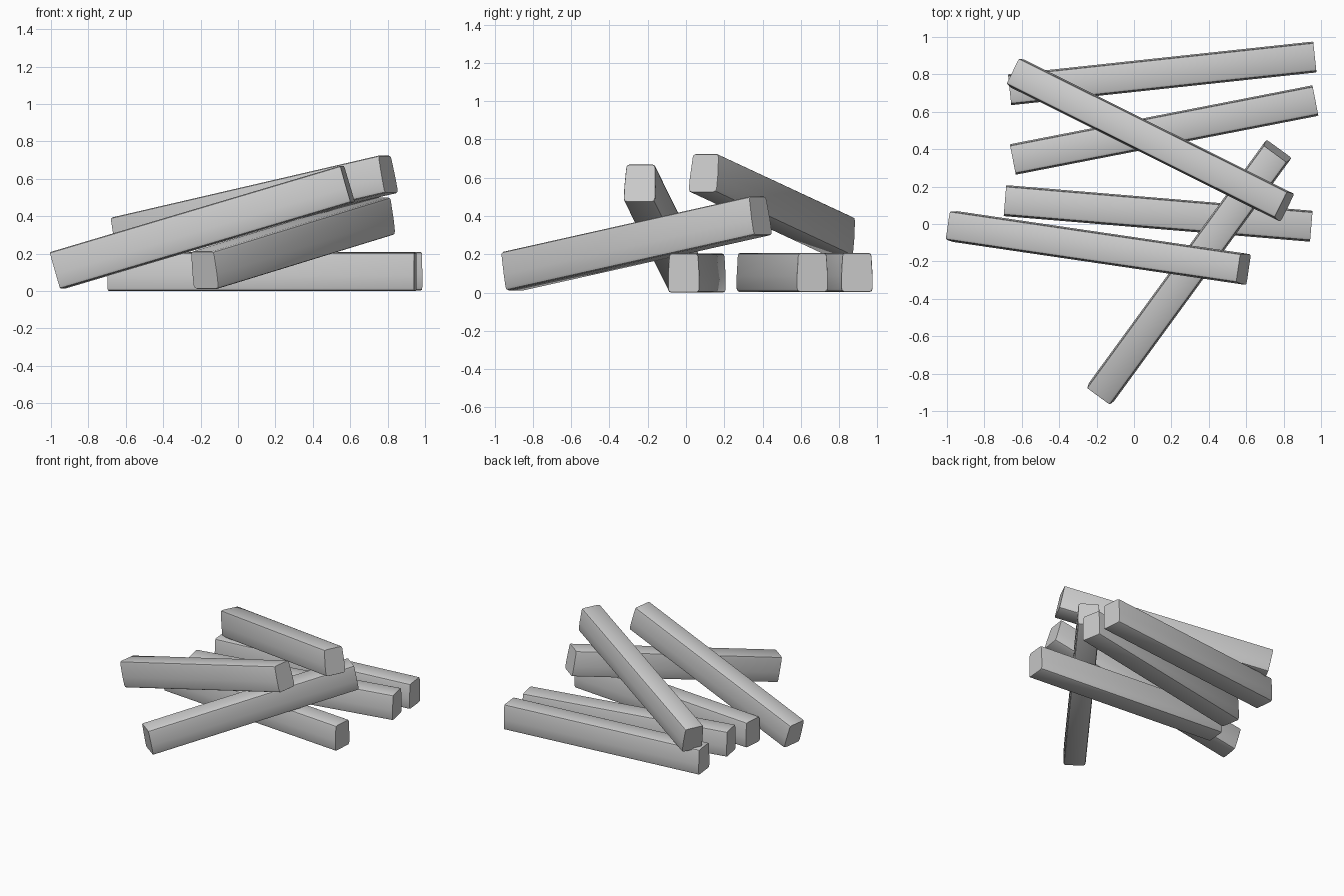
import bpy, bmesh
from mathutils import Vector

if "Cube" in bpy.data.objects:
    bpy.data.objects.remove(bpy.data.objects["Cube"])

# Half of the beam cross-section: (half width, height), softly rounded corners
HALF = [(0.066, -0.103), (0.078, -0.098), (0.083, -0.085), (0.083, -0.02),
        (0.077, 0.085), (0.073, 0.097), (0.062, 0.102)]
PROFILE = HALF + [(-w, h) for w, h in reversed(HALF)]


def beam(name, start, end):
    """Timber beam swept between two end-centre points, upright in roll."""
    a, b = Vector(start), Vector(end)
    d = (b - a).normalized()
    side = d.cross(Vector((0, 0, 1))).normalized()
    up = side.cross(d)
    bm = bmesh.new()
    rings = []
    # Slightly smaller outer rings soften the end edges
    for p, s in ((a, 0.975), (a + d * 0.006, 1), (b - d * 0.006, 1), (b, 0.975)):
        rings.append([bm.verts.new(p + side * w * s + up * h * s) for w, h in PROFILE])
    n = len(PROFILE)
    for r0, r1 in zip(rings, rings[1:]):
        for i in range(n):
            j = (i + 1) % n
            bm.faces.new((r0[i], r0[j], r1[j], r1[i]))
    bm.faces.new(rings[0])
    bm.faces.new(rings[-1])
    bmesh.ops.recalc_face_normals(bm, faces=bm.faces)
    me = bpy.data.meshes.new(name)
    bm.to_mesh(me)
    bm.free()
    ob = bpy.data.objects.new(name, me)
    bpy.context.collection.objects.link(ob)
    bpy.ops.object.select_all(action='DESELECT')
    ob.select_set(True)
    bpy.context.view_layer.objects.active = ob
    bpy.ops.object.shade_smooth_by_angle(angle=0.6)


# Three beams lying flat on the ground
beam("flat_beam_back", (-0.665, 0.718, 0.106), (0.967, 0.893, 0.106))
beam("flat_beam_middle", (-0.648, 0.345, 0.106), (0.970, 0.660, 0.106))
beam("flat_beam_front", (-0.690, 0.125, 0.103), (0.948, -0.012, 0.103))

# Three beams leaning over the pile
beam("leaning_beam_back", (-0.630, 0.808, 0.293), (0.802, 0.095, 0.625))
beam("leaning_beam_front", (-0.968, -0.012, 0.110), (0.585, -0.240, 0.572))
beam("leaning_beam_cross", (-0.180, -0.907, 0.112), (0.765, 0.388, 0.402))
